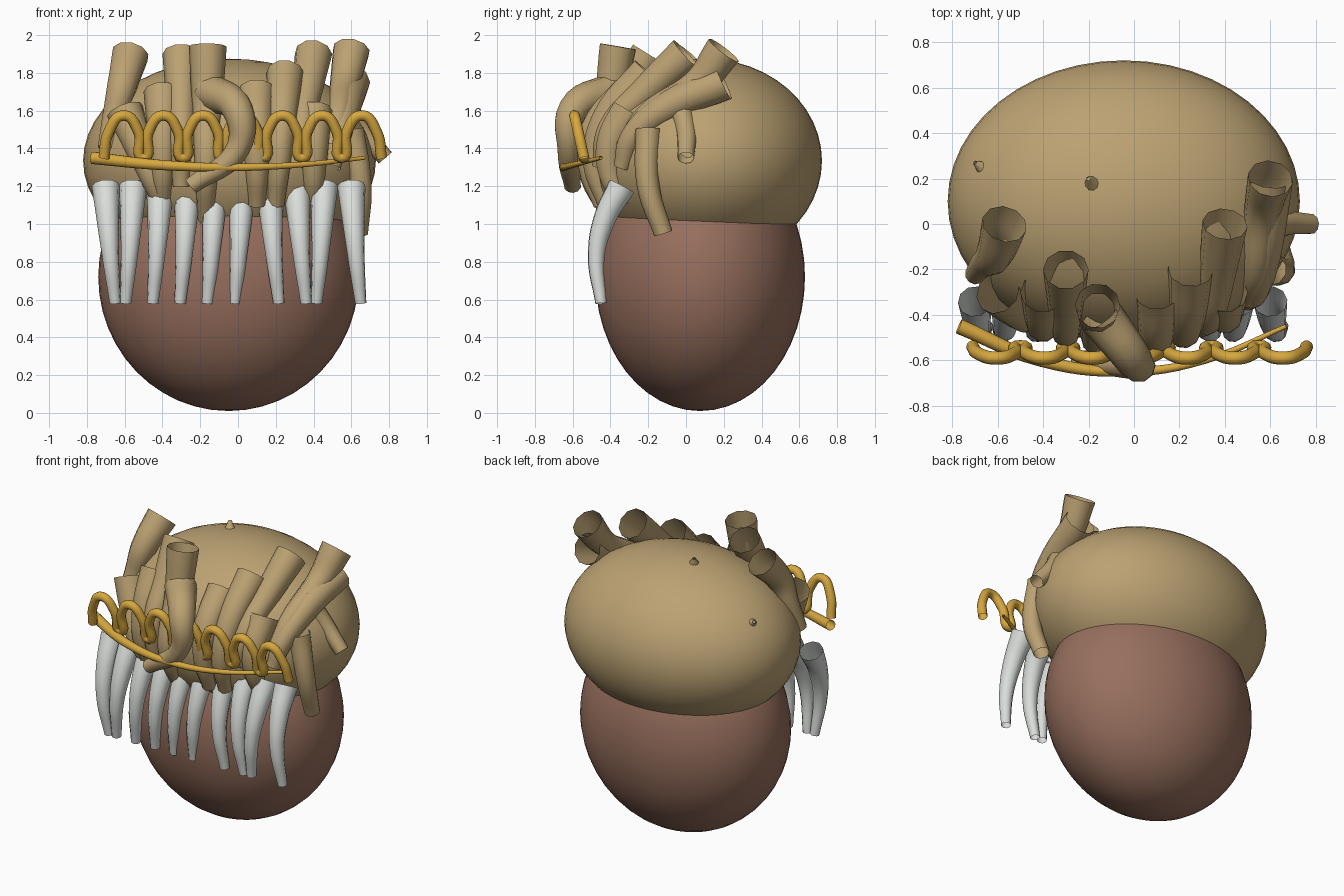
import bpy
import math
from mathutils import Vector

cube = bpy.data.objects.get("Cube")
if cube:
    bpy.data.objects.remove(cube, do_unlink=True)


def material(name, red, green, blue):
    colour = (red, green, blue, 1)
    made = bpy.data.materials.new(name)
    made.use_nodes = True
    made.diffuse_color = colour
    shader = made.node_tree.nodes["Principled BSDF"]
    shader.inputs["Base Color"].default_value = colour
    return made


tan = material("tan hair", 0.5, 0.36, 0.17)
skin = material("brown skin", 0.31, 0.16, 0.11)
white = material("pale grey", 0.7, 0.73, 0.7)
gold = material("gold", 0.68, 0.39, 0.05)


def ellipsoid(name, centre, radii, paint):
    bpy.ops.mesh.primitive_uv_sphere_add(segments=48, ring_count=24, location=centre)
    ball = bpy.context.object
    ball.name = name
    ball.scale = radii
    ball.data.materials.append(paint)
    bpy.ops.object.shade_smooth()


def tube(name, path, start_radius, end_radius, paint):
    """Open tapered tube running smoothly through the path."""
    curve = bpy.data.curves.new(name, "CURVE")
    curve.dimensions = "3D"
    curve.bevel_depth = 1
    curve.bevel_resolution = 3
    curve.resolution_u = 6
    curve.use_fill_caps = False
    curve.materials.append(paint)
    spline = curve.splines.new("BEZIER")
    last = len(path) - 1
    spline.bezier_points.add(last)
    for index, (knot, position) in enumerate(zip(spline.bezier_points, path)):
        knot.co = position
        knot.radius = start_radius + (end_radius - start_radius) * index / last
        knot.handle_left_type = knot.handle_right_type = "AUTO"
    strand = bpy.data.objects.new(name, curve)
    bpy.context.collection.objects.link(strand)
    bpy.ops.object.select_all(action="DESELECT")
    strand.select_set(True)
    bpy.context.view_layer.objects.active = strand
    bpy.ops.object.convert(target="MESH")
    bpy.ops.object.shade_smooth()


# Head and hair cap
cap_centre = Vector((-0.045, 0.1, 1.335))
cap_radii = Vector((0.775, 0.62, 0.54))
ellipsoid("head", (-0.05, 0.075, 0.72), (0.69, 0.555, 0.71), skin)
ellipsoid("hair_cap", cap_centre, cap_radii, tan)

# Beard: a row of ten strands that bow forward and sway to one side at the tip
strand_count = 10
for index in range(strand_count):
    top = -0.7 + 1.3 * index / (strand_count - 1)
    sway = 0.05 if index in (0, 6, 7, 9) else -0.04
    path = [
        (top, -0.34, 1.2),
        (top + sway / 5, -0.43, 1.03),
        (top + sway / 2, -0.475, 0.83),
        (top + sway, -0.45, 0.58),
    ]
    tube(f"beard_strand_{index + 1}", path, 0.075, 0.03, white)


def cap_front(x, z, fallback):
    """Depth of the front of the hair cap, or the fallback above its edge."""
    across = (x - cap_centre.x) / cap_radii.x
    upward = (z - cap_centre.z) / cap_radii.z
    remainder = 1 - across ** 2 - upward ** 2
    if remainder <= 0:
        return fallback
    return cap_centre.y - cap_radii.y * math.sqrt(remainder)


def lock(name, mouth, tip_x, tip_z):
    """Hair lock from its wide open mouth, hugging the cap down to its tip."""
    mouth = Vector(mouth)
    path = [mouth]
    for step in range(1, 4):
        along = step / 3
        x = mouth.x + (tip_x - mouth.x) * along
        z = mouth.z + (tip_z - mouth.z) * along
        path.append((x, cap_front(x, z, mouth.y - along * 0.4), z))
    tube(name, path, 0.1, 0.045, tan)


# Hair locks, from the model's right to its left
lock("side_lock_right", (-0.57, 0, 1.9), -0.7, 1.4)
lock("temple_lock_right", (-0.6, -0.3, 1.6), -0.4, 1.1)
lock("brow_lock_right", (-0.4, -0.3, 1.7), -0.4, 1.1)
lock("crown_lock_right", (-0.3, -0.2, 1.9), -0.3, 1.2)
lock("crown_lock_middle", (-0.16, -0.36, 1.94), -0.17, 1)
lock("brow_lock_middle", (0.1, -0.3, 1.7), 0.1, 1.1)
lock("brow_lock_left", (0.25, -0.2, 1.8), 0.2, 1.1)
lock("temple_lock_left", (0.4, -0.3, 1.6), 0.4, 1.1)
lock("crown_lock_left", (0.4, 0, 1.9), 0.3, 1.3)
lock("side_lock_left", (0.6, 0.2, 1.92), 0.5, 1.4)
lock("ear_lock_left", (0.6, 0.2, 1.75), 0.5, 1.3)

# Forelock curling out over the circlet, and loose locks by the left ear
forelock = [(-0.15, -0.4, 1.7), (0, -0.6, 1.6), (0, -0.62, 1.4), (-0.25, -0.6, 1.2)]
tube("forelock", forelock, 0.1, 0.045, tan)
tube("loose_lock", [(0.53, -0.06, 1.7), (0.65, 0, 1.5), (0.78, 0, 1.35)], 0.065, 0.045, tan)
tube("hanging_lock", [(0.6, -0.2, 1.5), (0.65, -0.2, 1.2), (0.64, -0.12, 0.95)], 0.07, 0.05, tan)

# Small points breaking through the top and side of the cap
tube("top_point", [(-0.16, 0.14, 1.76), (-0.2, 0.2, 1.9)], 0.08, 0.01, tan)
tube("side_point", [(-0.6, 0.2, 1.55), (-0.7, 0.27, 1.63)], 0.08, 0.01, tan)

# Circlet band: a shallow bow tapering towards the model's left
band = []
for step in range(-2, 3):
    bend = (step / 2) ** 2
    band.append((-0.05 + 0.36 * step, -0.65 + bend / 5, 1.3 + bend / 20))
tube("circlet_band", band, 0.034, 0.01, gold)

# Circlet wire: seven tall rounded loops, leaning forward at the top
loop_count = 7
pitch = 0.21
wire_start = Vector((-0.71, -0.54, 1.35))
rise = Vector((0, -0.05, 0.225))
wire = []
for index in range(loop_count):
    for along, height in ((0, 0), (0.12, 0.6), (0.5, 1), (0.88, 0.6)):
        sideways = Vector((pitch * (index + along), 0, 0))
        wire.append(wire_start + sideways + rise * height)
wire.append(wire_start + Vector((pitch * loop_count, 0, 0)))
tube("circlet_loops", wire, 0.029, 0.029, gold)
